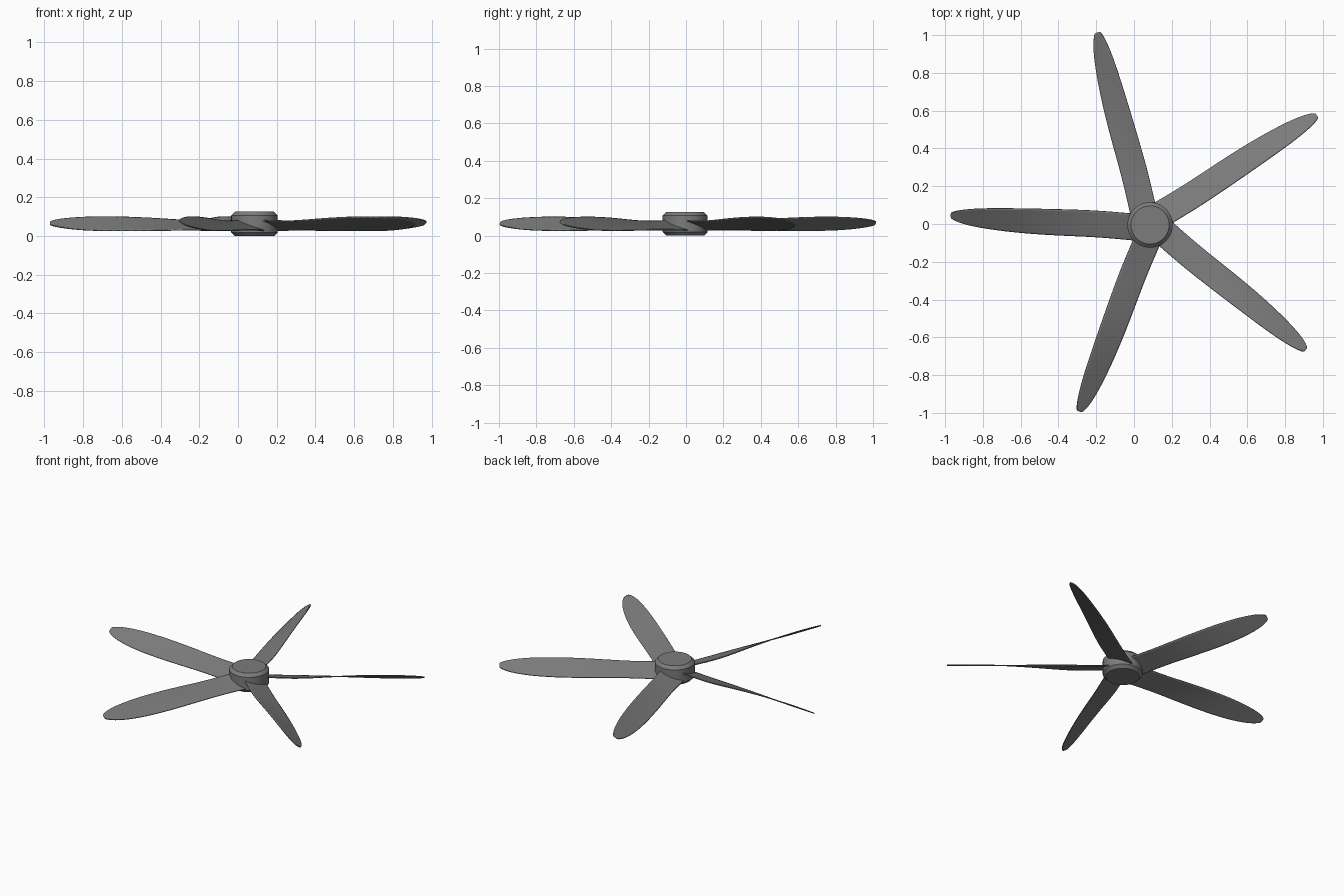
import bpy, bmesh
from math import radians

cube = bpy.data.objects.get("Cube")
if cube:
    bpy.data.objects.remove(cube, do_unlink=True)

CENTRE = (0.085, -0.005)

grey = bpy.data.materials.new("dark_grey")
grey.use_nodes = True
colour = (0.2, 0.2, 0.2, 1)
grey.diffuse_color = colour
grey.node_tree.nodes["Principled BSDF"].inputs["Base Color"].default_value = colour


def finish(ob, angle):
    ob.data.materials.append(grey)
    bpy.ops.object.select_all(action='DESELECT')
    ob.select_set(True)
    bpy.context.view_layer.objects.active = ob
    bpy.ops.object.shade_smooth_by_angle(angle=radians(angle))


# Hub: a short cylinder with chamfered rims
bpy.ops.mesh.primitive_cylinder_add(vertices=64, radius=0.12, depth=0.126,
                                    location=(*CENTRE, 0.063))
hub = bpy.context.object
hub.name = "hub"
bm = bmesh.new()
bm.from_mesh(hub.data)
rims = [e for e in bm.edges if abs(e.verts[0].co.z - e.verts[1].co.z) < 0.001]
bmesh.ops.bevel(bm, geom=rims, offset=0.019, segments=1, affect='EDGES')
bm.to_mesh(hub.data)
bm.free()
finish(hub, 30)

# Blade stations: radius, leading edge, trailing edge, middle height, rise
STATIONS = [
    (0.04, -0.056, 0.086, 0.055, 0.055),
    (0.10, -0.060, 0.080, 0.054, 0.050),
    (0.28, -0.077, 0.063, 0.053, 0.042),
    (0.50, -0.083, 0.055, 0.060, 0.062),
    (0.70, -0.087, 0.041, 0.063, 0.073),
    (0.85, -0.088, 0.022, 0.064, 0.070),
    (0.95, -0.084, 0.004, 0.065, 0.056),
    (1.02, -0.076, -0.016, 0.066, 0.038),
    (1.055, -0.065, -0.036, 0.066, 0.018),
]
ACROSS = 4

# Blade: a thin twisted sheet lofted through the stations
bm = bmesh.new()
rows = []
for r, lead, trail, mid, rise in STATIONS:
    row = []
    for i in range(ACROSS + 1):
        t = i / ACROSS
        row.append(bm.verts.new((r, lead + (trail - lead) * t, mid + rise * (0.5 - t))))
    rows.append(row)
for a, b in zip(rows, rows[1:]):
    for i in range(ACROSS):
        bm.faces.new((a[i], b[i], b[i + 1], a[i + 1]))
mesh = bpy.data.meshes.new("blade")
bm.to_mesh(mesh)
bm.free()

# Five blades around the hub
for k in range(5):
    blade = bpy.data.objects.new(f"blade_{k + 1}", mesh.copy())
    bpy.context.collection.objects.link(blade)
    blade.location = (*CENTRE, 0)
    blade.rotation_euler.z = radians(180 + 72 * k)
    finish(blade, 40)
    smooth = blade.modifiers.new("smooth_outline", 'SUBSURF')
    smooth.levels = smooth.render_levels = 2
    skin = blade.modifiers.new("thickness", 'SOLIDIFY')
    skin.thickness = 0.006
    skin.offset = 0
    # keep edges sharp after the thickness is added
    for m in list(blade.modifiers):
        if m.type == 'NODES':
            blade.modifiers.move(blade.modifiers.find(m.name), len(blade.modifiers) - 1)
